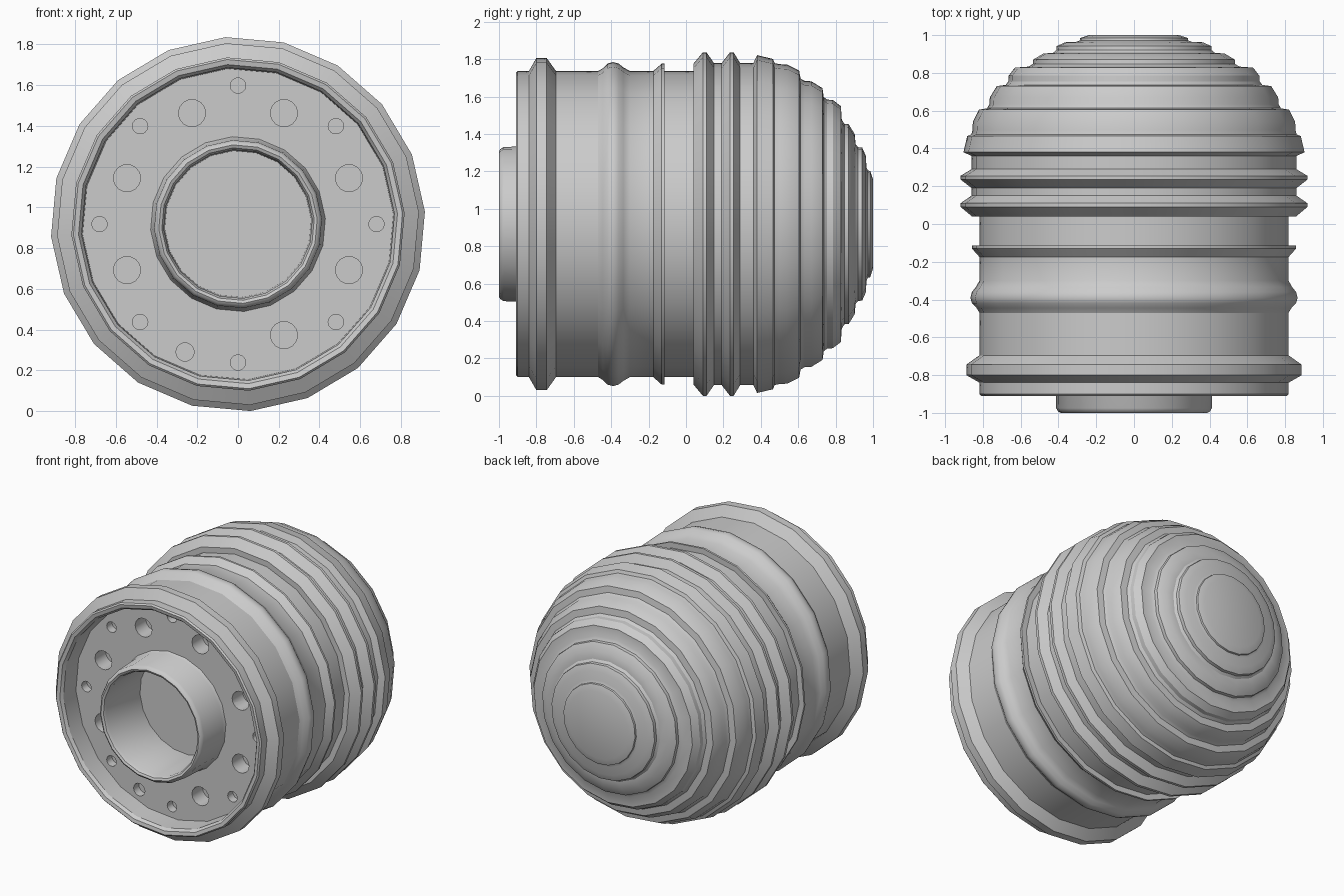
import bpy, bmesh
from math import sin, cos, pi, radians

if "Cube" in bpy.data.objects:
    bpy.data.objects.remove(bpy.data.objects["Cube"])

SIDES, PHASE, CZ = 20, radians(3.8), 0.918


def lathe(name, profile):
    """Revolve (y, radius) points around the y axis; ends on the axis close."""
    bm = bmesh.new()
    rings = []
    for y, r in profile:
        if r == 0:
            rings.append([bm.verts.new((0, y, CZ))] * SIDES)
        else:
            rings.append([bm.verts.new((r * cos(PHASE + 2 * pi * i / SIDES), y,
                                        CZ + r * sin(PHASE + 2 * pi * i / SIDES)))
                          for i in range(SIDES)])
    for a, b in zip(rings, rings[1:]):
        for i in range(SIDES):
            j = (i + 1) % SIDES
            bm.faces.new(list(dict.fromkeys((a[i], a[j], b[j], b[i]))))
    return finish(name, bm)


def finish(name, bm):
    bmesh.ops.recalc_face_normals(bm, faces=bm.faces[:])
    me = bpy.data.meshes.new(name)
    bm.to_mesh(me)
    bm.free()
    ob = bpy.data.objects.new(name, me)
    bpy.context.collection.objects.link(ob)
    return ob


# central socket, recessed front plate and rim
front = [(-0.60, 0), (-0.60, 0.36), (-0.975, 0.365), (-0.993, 0.375), (-1.0, 0.39),
         (-0.993, 0.402), (-0.975, 0.413), (-0.77, 0.42), (-0.75, 0.43),
         (-0.75, 0.765), (-0.885, 0.77), (-0.905, 0.785), (-0.91, 0.81), (-0.90, 0.82)]
# barrel with its raised bands
barrel = [(-0.84, 0.82), (-0.80, 0.89), (-0.745, 0.89), (-0.695, 0.82),
          (-0.47, 0.82), (-0.445, 0.835), (-0.42, 0.86), (-0.39, 0.868),
          (-0.36, 0.86), (-0.335, 0.84), (-0.30, 0.82),
          (-0.175, 0.82), (-0.13, 0.86), (-0.115, 0.86), (-0.115, 0.82),
          (0.04, 0.82), (0.04, 0.86), (0.09, 0.92), (0.11, 0.92), (0.15, 0.862),
          (0.19, 0.862), (0.235, 0.92), (0.255, 0.92), (0.29, 0.862), (0.36, 0.862)]
# stepped dome: raised bands with a scooped groove behind each
bands = [(0.38, 0.905, 0.465, 0.885), (0.54, 0.855, 0.605, 0.823),
         (0.67, 0.765, 0.73, 0.728), (0.785, 0.665, 0.828, 0.632),
         (0.87, 0.535, 0.902, 0.482), (0.942, 0.41, 0.962, 0.365)]
dome = []
for i, (y0, r0, y1, r1) in enumerate(bands):
    dome += [(y0, r0), (y1, r1)]
    yn, rn = bands[i + 1][:2] if i + 1 < len(bands) else (0.985, 0.285)
    dome += [(y1 + 0.12 * (yn - y1), r1 + 0.75 * (rn - r1)),
             (y1 + 0.45 * (yn - y1), rn + 0.002)]
dome += [(0.985, 0.285), (1.0, 0.24), (1.0, 0)]
body = lathe("housing", front + barrel + dome)

# bolt holes in the front plate
holes = [(cos(radians(a)) * 0.59, sin(radians(a)) * 0.59, 0.067, 0.12)
         for a in (22.5, 67.5, 112.5, 157.5, 202.5, 337.5, 292.5)]
holes += [(cos(k * pi / 4) * 0.68, sin(k * pi / 4) * 0.68, 0.038, 0.06) for k in range(8)]
holes.append((-0.26, -0.628, 0.045, 0.06))
bm = bmesh.new()
N = 14
for x, z, r, depth in holes:
    a, b = [[bm.verts.new((x + r * cos(2 * pi * i / N), y, CZ + z + r * sin(2 * pi * i / N)))
             for i in range(N)] for y in (-0.78, -0.75 + depth)]
    bm.faces.new(a)
    bm.faces.new(b[::-1])
    for i in range(N):
        bm.faces.new((a[i], b[i], b[(i + 1) % N], a[(i + 1) % N]))
cutter = finish("hole_cutter", bm)
cutter.hide_render = True

mod = body.modifiers.new("holes", "BOOLEAN")
mod.operation, mod.object, mod.solver = "DIFFERENCE", cutter, "EXACT"
bpy.ops.object.select_all(action="DESELECT")
body.select_set(True)
bpy.context.view_layer.objects.active = body
bpy.ops.object.modifier_apply(modifier=mod.name)
bpy.data.objects.remove(cutter)
bpy.ops.object.shade_smooth_by_angle(angle=radians(30))
